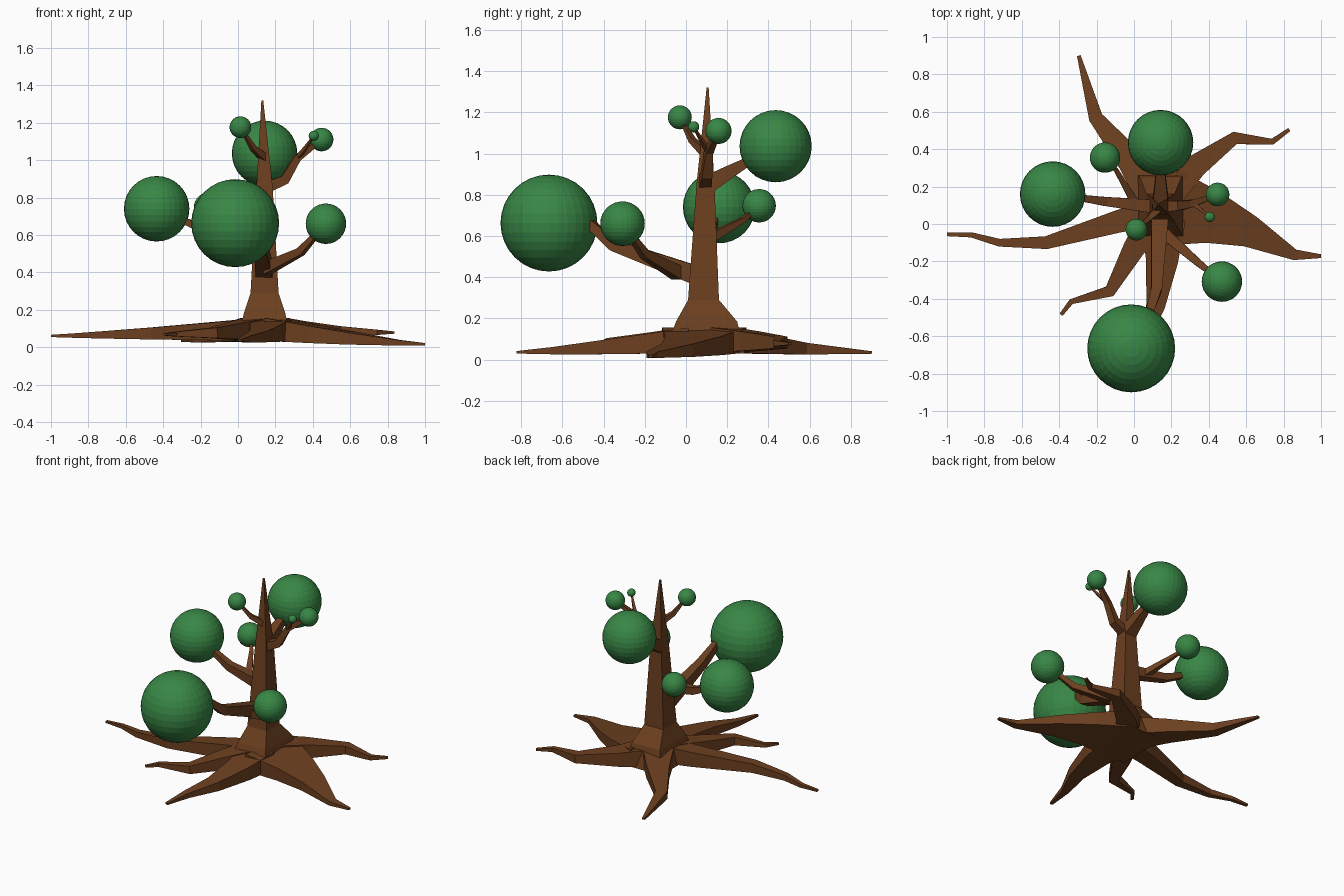
import bpy, bmesh
from mathutils import Vector

if "Cube" in bpy.data.objects:
    bpy.data.objects.remove(bpy.data.objects["Cube"])


def material(name, rgb):
    m = bpy.data.materials.new(name)
    m.diffuse_color = (*rgb, 1)
    m.use_nodes = True
    m.node_tree.nodes["Principled BSDF"].inputs["Base Color"].default_value = m.diffuse_color
    return m


bark = material("bark", (0.15, 0.05, 0.014))
leaf = material("leaf", (0.04, 0.24, 0.06))


def finish(bm, name, mat):
    bmesh.ops.recalc_face_normals(bm, faces=bm.faces)
    me = bpy.data.meshes.new(name)
    bm.to_mesh(me)
    bm.free()
    me.materials.append(mat)
    ob = bpy.data.objects.new(name, me)
    bpy.context.collection.objects.link(ob)
    return ob


def fractions(pts):
    """Share of the path length reached at each point."""
    run = [0.0]
    for a, b in zip(pts, pts[1:]):
        run.append(run[-1] + (b - a).length)
    return [s / run[-1] for s in run]


def limb(name, pts, widths, heights):
    """Four-sided tapering tube along a path."""
    bm = bmesh.new()
    rings = []
    for i, (p, w, h) in enumerate(zip(pts, widths, heights)):
        d = Vector()
        if i > 0:
            d += (p - pts[i - 1]).normalized()
        if i < len(pts) - 1:
            d += (pts[i + 1] - p).normalized()
        d.normalize()
        upright = abs(d.z) > 0.95
        side = Vector((1, 0, 0)) if upright else d.cross(Vector((0, 0, 1))).normalized()
        up = side.cross(d).normalized()
        rings.append([bm.verts.new(p + side * a * w + up * b * h)
                      for a, b in ((-1, -1), (1, -1), (1, 1), (-1, 1))])
    for r, q in zip(rings, rings[1:]):
        for k in range(4):
            n = (k + 1) % 4
            bm.faces.new((r[k], r[n], q[n], q[k]))
    bm.faces.new(rings[0])
    bm.faces.new(rings[-1])
    return finish(bm, name, bark)


# Trunk
trunk_w = [0.078, 0.075, 0.043, 0.005]
limb("trunk", [Vector((0.142, 0.085, 0.1)), Vector((0.142, 0.085, 0.29)),
               Vector((0.142, 0.095, 0.86)), Vector((0.13, 0.105, 1.32))], trunk_w, trunk_w)

# Flared trunk base: hull of three stacked squares (centre y, half size, height)
bm = bmesh.new()
for cy, half, z in ((0.085, 0.075, 0.29), (0.1, 0.11, 0.185), (0.09, 0.145, 0.03)):
    for sx in (-1, 1):
        for sy in (-1, 1):
            stretch = 1.35 if z < 0.25 else 1
            bm.verts.new((0.142 + sx * half, cy + sy * half * stretch, z))
bmesh.ops.convex_hull(bm, input=bm.verts)
finish(bm, "trunk_base", bark)


# Roots: plan path, starting half width, tip height
def root(name, plan, w0, tip_z):
    flat = [Vector((x, y, 0)) for x, y in plan]
    ts = fractions(flat)
    pts = [p + Vector((0, 0, tip_z + (0.095 - tip_z) * (1 - t) ** 1.3)) for p, t in zip(flat, ts)]
    widths = [0.01 + (w0 - 0.01) * (1 - t) ** 1.3 for t in ts]
    heights = [min(w, 0.006 + 0.055 * (1 - t)) for w, t in zip(widths, ts)]
    limb(name, pts, widths, heights)


root("right_root", [(.18, .09), (.42, .035), (.62, -.04), (.86, -.165), (1, -.172)], .21, .016)
root("back_right_root", [(.2, .18), (.33, .31), (.54, .46), (.74, .44), (.83, .505)], .085, .078)
root("back_root", [(.1, .17), (-.01, .33), (-.205, .57), (-.295, .9)], .1, .035)
root("left_root", [(.12, .06), (-.08, .015), (-.47, -.1), (-.72, -.1), (-.87, -.058), (-1, -.055)], .075, .06)
root("front_left_root", [(.1, .02), (0, -.13), (-.13, -.36), (-.335, -.415), (-.39, -.485)], .08, .068)
root("front_root", [(.155, .02), (.15, -.2), (.115, -.44), (.045, -.64), (.01, -.82)], .12, .036)


# Branches, each ending in a round leaf clump
def branch(name, centre, radius, start, elbows, thick):
    c = Vector(centre)
    if not isinstance(start, tuple):
        start = (0.142, 0.09, start)  # grows from the trunk at this height
    pts = [Vector(start)] + [Vector(e) for e in elbows]
    pts.append(c + (pts[-1] - c).normalized() * radius * 0.75)
    widths = [thick * (1 - 0.58 * t) for t in fractions(pts)]
    limb(name + "_branch", pts, widths, widths)
    bm = bmesh.new()
    bmesh.ops.create_uvsphere(bm, u_segments=32, v_segments=16, radius=radius)
    finish(bm, name + "_leaves", leaf).location = c


branch("front", (-.015, -.665, .663), .235, .395, [(.12, -.35, .555), (.085, -.46, .655)], .048)
branch("front_right", (.47, -.308, .66), .108, (.15, -.04, .42), [(.335, -.2, .51)], .032)
branch("left", (-.435, .16, .74), .175, .57, [(-.15, .12, .615)], .038)
branch("back_left", (-.155, .355, .747), .081, (.01, .105, .585), [(-.09, .28, .68)], .023)
branch("back", (.142, .435, 1.036), .175, .84, [(.142, .2, .905)], .046)
branch("upper_right", (.447, .158, 1.11), .063, .85, [(.25, .1, .895), (.315, .11, 1.01)], .031)
branch("small", (.405, .037, 1.13), .027, (.315, .11, 1.01), [(.36, .075, 1.065)], .012)
branch("upper_left", (.013, -.03, 1.176), .058, 1.01, [(.08, .03, 1.065)], .02)
